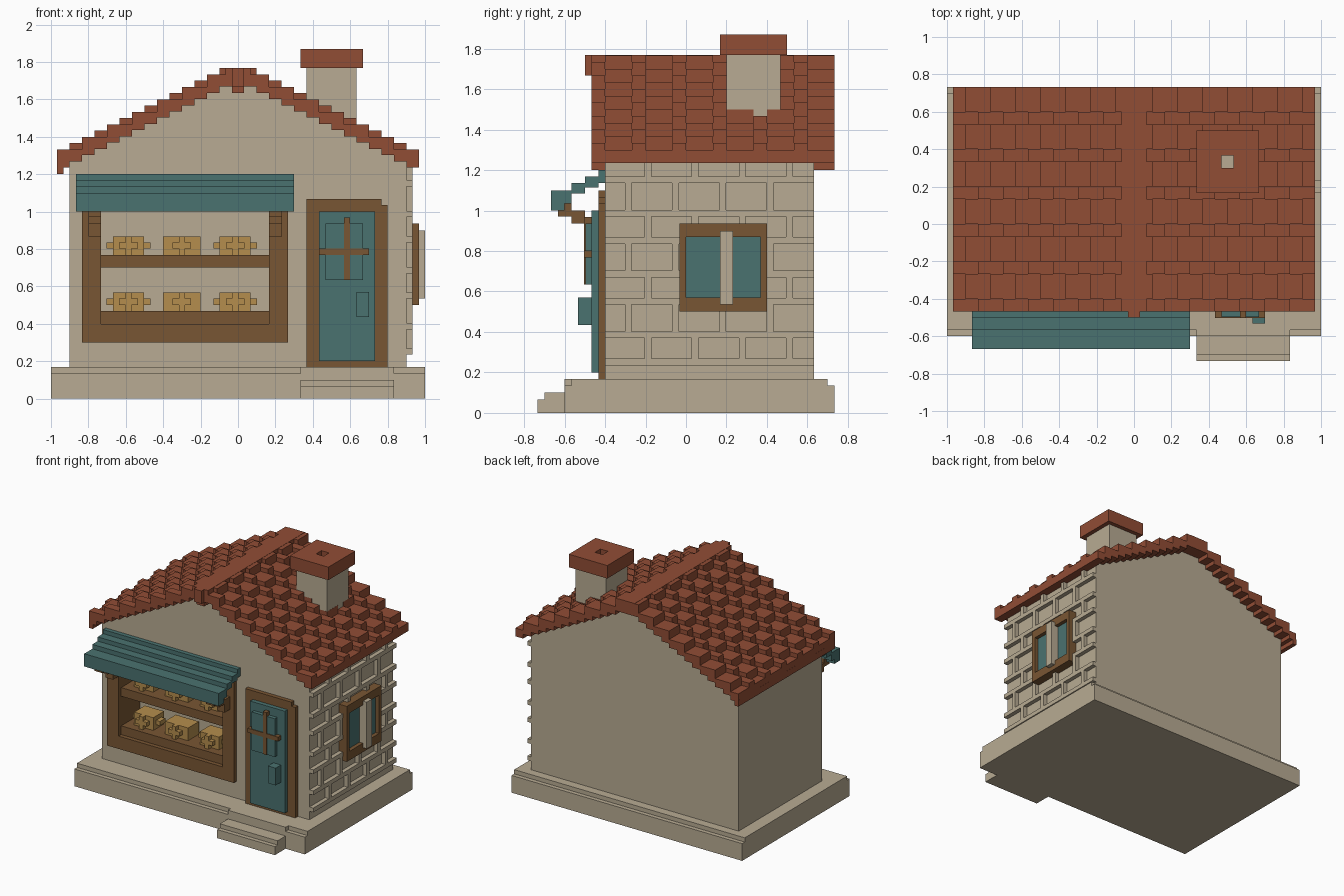
import bpy, bmesh

if "Cube" in bpy.data.objects:
    bpy.data.objects.remove(bpy.data.objects["Cube"], do_unlink=True)

V = 1 / 30  # block size used by the whole building


def material(name, srgb):
    col = [((c / 255 + 0.055) / 1.055) ** 2.4 for c in srgb] + [1]
    m = bpy.data.materials.new(name)
    m.use_nodes = True
    m.diffuse_color = col
    m.node_tree.nodes["Principled BSDF"].inputs["Base Color"].default_value = col
    return m


STONE = material("beige stone", (184, 171, 147))
TILE = material("terracotta tile", (145, 77, 53))
TEAL = material("teal paint", (74, 114, 112))
WOOD = material("brown wood", (121, 86, 51))
BREAD = material("golden bread", (181, 141, 77))


def finish(name, bm, mat):
    bmesh.ops.recalc_face_normals(bm, faces=bm.faces)
    me = bpy.data.meshes.new(name)
    bm.to_mesh(me)
    bm.free()
    me.materials.append(mat)
    ob = bpy.data.objects.new(name, me)
    bpy.context.collection.objects.link(ob)
    return ob


def boxes(name, mat, *spans):
    """One object from boxes given as (x0, x1, y0, y1, z0, z1)."""
    bm = bmesh.new()
    for x0, x1, y0, y1, z0, z1 in spans:
        for v in bmesh.ops.create_cube(bm, size=1)["verts"]:
            v.co = (x0 if v.co.x < 0 else x1,
                    y0 if v.co.y < 0 else y1,
                    z0 if v.co.z < 0 else z1)
    return finish(name, bm, mat)


def add_prism(bm, profile, y0, y1):
    """Extrude an x-z outline along y."""
    face = bm.faces.new([bm.verts.new((x, y0, z)) for x, z in profile])
    moved = bmesh.ops.extrude_face_region(bm, geom=[face])["geom"]
    bmesh.ops.translate(bm, vec=(0, y1 - y0, 0),
                        verts=[g for g in moved if isinstance(g, bmesh.types.BMVert)])


def stairs(heights, first):
    """Symmetric stepped line from left to right; row k lies outside x = 0.9 - 2kV."""
    pts = []
    for k, z in enumerate(heights, first):
        outer, inner = 29 * V - 2 * V * k, 27 * V - 2 * V * k
        pts += [(-outer, z), (-inner, z)]
    return pts + [(-x, z) for x, z in reversed(pts)]


# Plinth with a narrower top course, and the doorstep
boxes("plinth", STONE, (-1, 1, -0.6, 0.733, 0, 0.135),
      (-1, 1, -0.567, 0.7, 0.135, 0.168), (0.333, 0.833, -0.6, -0.5, 0.135, 0.168))
boxes("doorstep", STONE, (0.333, 0.833, -0.733, -0.6, 0, 0.067),
      (0.333, 0.833, -0.7, -0.6, 0.067, 0.1))

# Walls with stepped gables
ROWS = 14
under = [1.235 + V * k for k in range(ROWS)]
bm = bmesh.new()
outline = [(-0.9, 0.16)] + stairs(under[1:], 1) + [(0.9, 0.16)]
add_prism(bm, outline, -0.4, 0.633)
walls = finish("walls", bm, STONE)

# Opening for the shop window
cutter = boxes("window_cutter", STONE, (-0.767, 0.2, -0.6, -0.167, 0.35, 1.1))
cutter.hide_render = True
mod = walls.modifiers.new("opening", "BOOLEAN")
mod.operation, mod.solver, mod.object = "DIFFERENCE", "EXACT", cutter
bpy.context.view_layer.objects.active = walls
bpy.ops.object.modifier_apply(modifier=mod.name)
bpy.data.objects.remove(cutter, do_unlink=True)

# Raised masonry joints on the right wall
joints = []
levels = [0.235, 0.37, 0.535, 0.67, 0.835, 0.97, 1.135]
for i, z in enumerate(levels):
    joints.append((0.89, 0.933, -0.4, 0.633, z, z + V))
    top = levels[i + 1] if i + 1 < len(levels) else 1.24
    start = -0.205 if i % 2 == 0 else -0.302
    for n in range(4):
        y = start + 0.2333 * n
        joints.append((0.89, 0.933, y, y + V, z + V, top))
boxes("stone_joints", STONE, *joints)

# Roof: alternating wide and narrow tile bands with staggered steps
bm = bmesh.new()
y = 0.733
bottom = stairs(under, 0)
for band in range(12):
    narrow = band % 2
    width = 2 * V if narrow else 4 * V
    tops = [1.333 + V * (k if k % 2 != narrow else k - 1) for k in range(ROWS)]
    add_prism(bm, stairs(tops, 0) + bottom[::-1], y - width, y)
    y -= width
finish("roof_tiles", bm, TILE)
boxes("roof_ridge", TILE, (-0.067, 0.067, -0.467, 0.733, 1.68, 1.768))
boxes("ridge_end", TILE, (-V, V, -0.5, -0.467, 1.668, 1.768),
      (-V, V, -0.467, -0.4, 1.635, 1.7))
boxes("left_eave_lip", TILE, (-0.967, -0.933, -0.467, 0.733, 1.2, 1.25))

# Chimney and its cap with a square flue
boxes("chimney", STONE, (0.367, 0.633, 0.2, 0.467, 1.42, 1.775))
boxes("chimney_cap", TILE,
      (0.333, 0.467, 0.167, 0.5, 1.768, 1.87), (0.533, 0.667, 0.167, 0.5, 1.768, 1.87),
      (0.467, 0.533, 0.167, 0.3, 1.768, 1.87), (0.467, 0.533, 0.367, 0.5, 1.768, 1.87))

# Shop window: posts, sill, floor, shelf
boxes("shop_window_frame", WOOD,
      (-0.833, -0.733, -0.433, -0.39, 0.3, 1.1), (0.167, 0.267, -0.433, -0.39, 0.3, 1.1),
      (-0.767, -0.733, -0.39, -0.167, 0.35, 1.1), (0.167, 0.2, -0.39, -0.167, 0.35, 1.1),
      (-0.733, 0.167, -0.433, -0.167, 0.3, 0.4))
boxes("shop_window_floor", WOOD, (-0.733, 0.167, -0.4, -0.167, 0.4, 0.468))
boxes("shop_window_shelf", WOOD, (-0.733, 0.167, -0.4, -0.167, 0.7, 0.768))

# Bread loaves in two rows
for row, z in enumerate((0.468, 0.768)):
    for col, x in enumerate((-0.585, -0.3, -0.015)):
        w = 0.1 if col == 1 else 0.083
        parts = [(x - w, x + w, -0.333, -0.2, z, z + 0.1),
                 (x - 0.05, x + 0.05, -0.367, -0.333, z + V, z + 2 * V),
                 (x - V / 2, x + V / 2, -0.367, -0.333, z, z + 0.1)]
        if col != 1:
            parts.append((x - 0.117, x + 0.117, -0.3, -0.233, z + V, z + 2 * V))
        boxes(f"bread_{row + 1}_{col + 1}", BREAD, *parts)

# Stepped awning and its wooden brackets
boxes("awning", TEAL,
      (-0.867, 0.3, -0.433, -0.4, 1.135, 1.2), (-0.867, 0.3, -0.5, -0.433, 1.115, 1.168),
      (-0.867, 0.3, -0.567, -0.5, 1.085, 1.135), (-0.867, 0.3, -0.633, -0.567, 1.035, 1.1),
      (-0.867, 0.3, -0.667, -0.6, 1.0, 1.1))
for side, x in (("right", -0.8), ("left", 0.167)):
    boxes(f"{side}_awning_bracket", WOOD,
          (x, x + 0.067, -0.633, -0.567, 0.97, 1.035),
          (x, x + 0.067, -0.567, -0.5, 0.935, 1.0),
          (x, x + 0.067, -0.5, -0.43, 0.868, 0.968))

# Door with frame, raised panel, cross bars and handle
boxes("door_frame", WOOD,
      (0.367, 0.433, -0.433, -0.39, 0.168, 1.067), (0.733, 0.8, -0.433, -0.39, 0.168, 1.035),
      (0.433, 0.767, -0.433, -0.39, 1.0, 1.067), (0.433, 0.733, -0.433, -0.39, 0.168, 0.2))
boxes("door", TEAL, (0.433, 0.733, -0.467, -0.39, 0.2, 1.0))
boxes("door_panel", TEAL, (0.467, 0.667, -0.497, -0.467, 0.635, 0.935))
boxes("door_cross", WOOD, (0.567, 0.6, -0.503, -0.467, 0.635, 0.967),
      (0.433, 0.7, -0.503, -0.467, 0.768, 0.802))
boxes("door_handle", TEAL, (0.633, 0.7, -0.533, -0.467, 0.435, 0.57))

# Side window with frame, glass and stone mullion
boxes("side_window_frame", WOOD,
      (0.89, 0.967, -V, 0, 0.5, 0.935), (0.89, 0.967, 0.367, 0.4, 0.5, 0.935),
      (0.89, 0.967, 0, 0.367, 0.5, 0.57), (0.89, 0.967, 0, 0.367, 0.87, 0.935))
boxes("side_window_glass", TEAL, (0.89, 0.937, 0, 0.367, 0.57, 0.87))
boxes("side_window_mullion", STONE, (0.93, 1.0, 0.167, 0.233, 0.535, 0.9))
